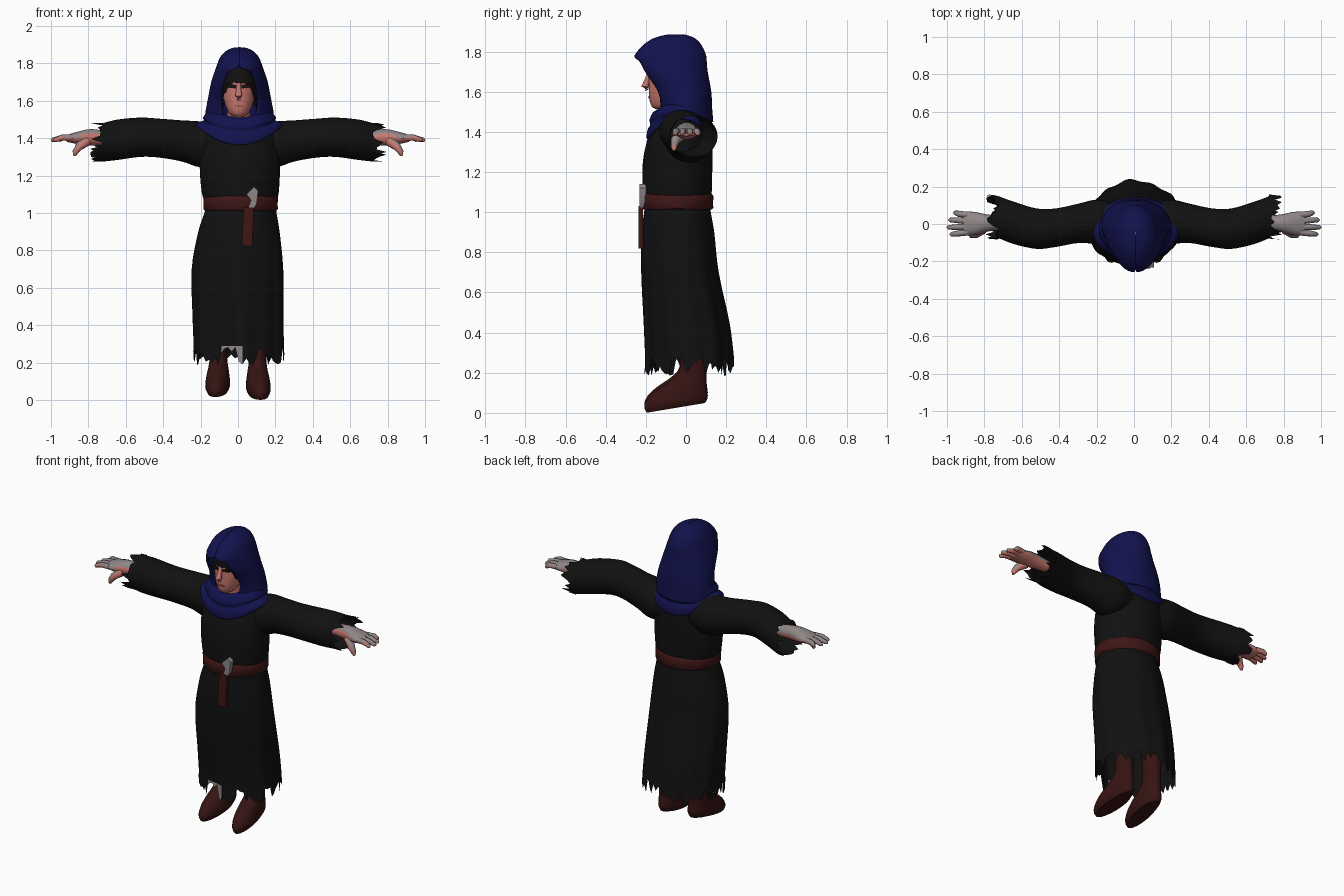
import bpy, bmesh, math, random
from mathutils import Vector

random.seed(4)
cube = bpy.data.objects.get("Cube")
if cube:
    bpy.data.objects.remove(cube)


def material(name, r, g, b):
    m = bpy.data.materials.new(name)
    m.use_nodes = True
    m.diffuse_color = (r, g, b, 1)
    node = m.node_tree.nodes["Principled BSDF"]
    node.inputs["Base Color"].default_value = (r, g, b, 1)
    node.inputs["Roughness"].default_value = 0.9
    return m


BLACK = material("black cloth", .0055, .0055, .0055)
BLUE = material("navy cloth", .006, .006, .075)
LEATHER = material("belt leather", .05, .008, .008)
BOOT = material("boot leather", .036, .007, .006)
SKIN = material("skin", .6, .19, .16)
GREY = material("pale grey", .28, .24, .24)
LIP = material("lip", .35, .09, .08)
HAIR = material("dark hair", .007, .005, .005)


def smooth_keys(keys, n=4):
    """Catmull-Rom resampling of a list of key tuples."""
    out = []
    for i in range(len(keys) - 1):
        a, b, c, d = (Vector(keys[min(max(i + k, 0), len(keys) - 1)]) for k in (-1, 0, 1, 2))
        for j in range(n):
            t = j / n
            out.append(b + .5 * t * (c - a + t * (2*a - 5*b + 4*c - d + t * (3*(b - c) + d - a))))
    return out + [Vector(keys[-1])]


def ring_z(z, cx, cy, rx, ry, n=32, gap=0.0):
    """Horizontal ring measured from the front; a gap leaves it open."""
    count = n + 1 if gap is None or gap else n
    start = gap or 0
    span = 2 * math.pi - 2 * start
    angles = [start + span * i / n for i in range(count)]
    return [Vector((cx + rx * math.sin(a), cy - ry * math.cos(a), z)) for a in angles]


def ring_x(x, cy, cz, ry, rz, n=24):
    return [Vector((x, cy + ry * math.cos(2 * math.pi * i / n),
                    cz + rz * math.sin(2 * math.pi * i / n))) for i in range(n)]


def loft(bm, rings, closed=True, caps=(True, True)):
    rows = [[bm.verts.new(p) for p in r] for r in rings]
    n = len(rows[0])
    for a, b in zip(rows, rows[1:]):
        for i in range(n if closed else n - 1):
            j = (i + 1) % n
            bm.faces.new((a[i], a[j], b[j], b[i]))
    for row, cap in ((rows[0], caps[0]), (rows[-1], caps[1])):
        if cap:
            bm.faces.new(row)


def tube(bm, points, radii, n=8):
    """Tapered tube along points."""
    pts = [Vector(p) for p in points]
    rings = []
    for i, p in enumerate(pts):
        d = pts[min(i + 1, len(pts) - 1)] - pts[max(i - 1, 0)]
        q = d.to_track_quat('Z', 'Y')
        rings.append([p + q @ Vector((math.cos(2 * math.pi * k / n), math.sin(2 * math.pi * k / n), 0))
                      * radii[i] for k in range(n)])
    loft(bm, rings)


def finish(bm, name, mats, rule=None, angle=50):
    bmesh.ops.remove_doubles(bm, verts=bm.verts, dist=.0002)
    bmesh.ops.recalc_face_normals(bm, faces=bm.faces)
    bm.normal_update()
    if rule:
        for f in bm.faces:
            f.material_index = int(rule(f))
    me = bpy.data.meshes.new(name)
    bm.to_mesh(me)
    bm.free()
    for m in mats:
        me.materials.append(m)
    ob = bpy.data.objects.new(name, me)
    bpy.context.collection.objects.link(ob)
    bpy.ops.object.select_all(action='DESELECT')
    ob.select_set(True)
    bpy.context.view_layer.objects.active = ob
    bpy.ops.object.shade_smooth_by_angle(angle=math.radians(angle))
    return ob


def box(bm, corners, y0, y1):
    """Plate from a front outline, between two depths."""
    loft(bm, [[Vector((x, y, z)) for x, z in corners] for y in (y0, y1)])


# Robe with folds and a torn hem
robe_keys = [(.29, .004, .017, .243, .213), (.45, .0, .003, .245, .208), (.7, -.003, -.03, .246, .19),
             (.9, .005, -.04, .218, .18), (1.03, .015, -.043, .188, .163), (1.11, .012, -.043, .206, .172),
             (1.25, .01, -.042, .215, .173), (1.37, .01, -.03, .21, .16),
             (1.46, .01, -.02, .18, .135), (1.5, .01, -.02, .12, .1)]
rings = []
for k in smooth_keys(robe_keys):
    r = ring_z(*k, n=80)
    fold = .008 * max(0, (1 - k[0]) / .7)
    for i, p in enumerate(r):
        out = Vector((p.x - k[1], p.y - k[2], 0)).normalized()
        p += out * fold * (math.sin(i * .94) * .6 + math.sin(i * .47 + 1) * .6)
    rings.append(r)
hem = [Vector((p.x * 1.01, p.y * 1.01, random.uniform(.18, .285))) for p in rings[0]]
bm = bmesh.new()
loft(bm, [hem] + rings, caps=(False, True))


def torn_patch(f):
    c = f.calc_center_median()
    return c.z < .29 and -.085 < c.x < .025 and c.y < 0


finish(bm, "robe", [BLACK, GREY], torn_patch)

# Sleeves and hands, mirrored
sleeve_keys = [(.1, .005, 1.37, .11, .1), (.2, .012, 1.367, .118, .122), (.3, .003, 1.385, .105, .11),
               (.42, -.02, 1.4, .103, .104), (.52, -.025, 1.405, .108, .105),
               (.64, .005, 1.392, .113, .108), (.72, .035, 1.378, .112, .103)]
palm_keys = [(.68, .01, 1.4, .035, .035), (.78, .005, 1.405, .045, .045), (.84, .003, 1.402, .06, .038),
             (.89, .002, 1.4, .064, .026), (.915, .002, 1.398, .056, .018)]
for s, side in ((1, "left"), (-1, "right")):
    rings = [ring_x(*k, n=36) for k in smooth_keys(sleeve_keys)]
    cuff = [p + Vector((random.uniform(.0, .075), .01 if p.y > .05 else -.005, 0)) for p in rings[-1]]
    bm = bmesh.new()
    loft(bm, [[Vector((s * p.x, p.y, p.z)) for p in r] for r in rings + [cuff]], caps=(True, False))
    finish(bm, side + "_sleeve", [BLACK])

    bm = bmesh.new()
    loft(bm, [[Vector((s * p.x, p.y, p.z)) for p in ring_x(*k, n=14)] for k in smooth_keys(palm_keys, 2)])
    for y, tip in ((-.046, .985), (-.015, 1.0), (.018, .992), (.05, .965)):
        tube(bm, [(s * .89, y * .95, 1.402), (s * .94, y * 1.1, 1.403), (s * (tip - .008), y * 1.2, 1.39),
                  (s * tip, y * 1.2, 1.387)], (.018, .016, .012, .005))
    tube(bm, [(s * .81, -.025, 1.385), (s * .85, -.055, 1.355), (s * .87, -.06, 1.325), (s * .875, -.06, 1.305)],
         (.03, .023, .016, .007))
    finish(bm, side + "_hand", [SKIN, GREY], lambda f: f.normal.z > .35 or (f.normal.z > 0 and f.normal.y > .4))

# Boots: stacked outlines, with the soles tilted down to the toe
boot_keys = [(0, -.05, .05, .145), (.03, -.05, .064, .158), (.07, -.042, .064, .148), (.11, -.02, .059, .122),
             (.15, .012, .052, .09), (.2, .032, .047, .066), (.3, .035, .05, .065), (.42, .03, .055, .065)]
for s, side, lift in ((1, "left", 0), (-1, "right", .015)):
    bm = bmesh.new()
    rings = []
    for z, cy, rx, ry in smooth_keys(boot_keys, 3):
        r = ring_z(z + lift, s * .105, cy, rx, ry, n=24)
        for p in r:
            p.x += s * -.08 * min(p.y, 0) * (z < .2)
            p.z += .05 * max(0, (p.y + .2) / .3) * max(0, 1 - z / .3)
        rings.append(r)
    loft(bm, rings)
    finish(bm, side + "_boot", [BOOT])

# Belt, hanging end and grey knot
bm = bmesh.new()
belt_rows = [(1.012, .172, .19), (1.02, .18, .199), (1.05, .179, .198), (1.08, .181, .2), (1.09, .173, .191)]
loft(bm, [ring_z(z, .014, -.044, rx, ry, n=48) for z, ry, rx in belt_rows], caps=(False, False))
finish(bm, "belt", [LEATHER])
bm = bmesh.new()
box(bm, [(.03, 1.03), (.085, 1.03), (.075, .82), (.02, .825)], -.237, -.215)
finish(bm, "belt_end", [LEATHER], angle=30)
bm = bmesh.new()
box(bm, [(.045, 1.1), (.085, 1.14), (.108, 1.12), (.1, 1.05), (.08, 1.015), (.055, 1.03), (.07, 1.07)], -.232, -.2)
finish(bm, "belt_knot", [GREY], angle=30)

# Cowl draped over the shoulders, lower at front and back
cowl_rows = [(1.55, .12, .12, .04), (1.545, .165, .14, .05), (1.51, .195, .156, .05), (1.495, .19, .152, .06),
             (1.485, .222, .166, .075), (1.47, .234, .17, .1), (1.462, .225, .162, .1)]
rings = []
for z, rx, ry, drop in smooth_keys(cowl_rows, 3):
    r = ring_z(z, .008, -.026, rx, ry, n=48)
    for p in r:
        p.z -= drop * ((p.y + .026) / ry) ** 2
    rings.append(r)
bm = bmesh.new()
loft(bm, rings, caps=(False, False))
finish(bm, "cowl", [BLUE])

# Hood: height, centre depth, width, depth, opening angle
hood_keys = [(1.45, .0, .175, .13, .5), (1.52, -.006, .178, .13, .5), (1.6, -.02, .165, .14, .62),
             (1.7, -.063, .145, .165, .6), (1.755, -.075, .127, .172, .45), (1.78, -.078, .118, .172, .02),
             (1.83, -.068, .098, .14, .01), (1.862, -.058, .068, .098, .01), (1.878, -.05, .03, .045, .01),
             (1.88, -.05, .004, .004, .01)]
bm = bmesh.new()
loft(bm, [ring_z(z, .008, cy, rx, ry, n=40, gap=max(g, .001)) for z, cy, rx, ry, g in smooth_keys(hood_keys, 3)],
     closed=False, caps=(False, False))
hood = finish(bm, "hood", [BLUE])
mod = hood.modifiers.new("thickness", 'SOLIDIFY')
mod.thickness = .012
mod.offset = 0

# Head and neck
head_keys = [(1.515, .004, -.125, .025, .03), (1.53, .004, -.115, .048, .058), (1.57, .004, -.103, .07, .08),
             (1.63, .004, -.09, .085, .096), (1.69, .004, -.08, .088, .106), (1.76, .004, -.075, .08, .1),
             (1.81, .004, -.07, .045, .06)]
head_rows = smooth_keys(head_keys, 3)
bm = bmesh.new()
loft(bm, [ring_z(*k, n=28) for k in head_rows])
tube(bm, [(.004, -.05, 1.42), (.004, -.07, 1.58)], (.065, .06), 14)
finish(bm, "head", [SKIN])

# Nose and mouth
bm = bmesh.new()
tube(bm, [(.004, -.178, 1.7), (.004, -.193, 1.66), (.004, -.204, 1.625), (.004, -.195, 1.607)],
     (.01, .013, .019, .011))
finish(bm, "nose", [SKIN])
bm = bmesh.new()
box(bm, [(-.024, 1.572), (.004, 1.579), (.032, 1.572), (.004, 1.566)], -.187, -.179)
finish(bm, "mouth", [LIP], angle=30)

# Ragged hair under the hood, longer at the sides
rings = [ring_z(k[0], k[1], k[2], k[3] + .008, k[4] + .007, n=40) for k in head_rows if k[0] > 1.7]
fringe = []
for p in rings[0]:
    side = min(1, abs(p.x - .004) / .09) if p.y < -.08 else 1
    fringe.append(Vector((p.x, p.y, 1.69 - .11 * side ** 4 + random.uniform(-.02, .012))))
bm = bmesh.new()
loft(bm, [fringe] + rings, caps=(False, True))
finish(bm, "hair", [HAIR])
bm = bmesh.new()
for s in (1, -1):
    box(bm, [(.004 + s * x, z) for x, z in ((.016, 1.665), (.06, 1.672), (.064, 1.69), (.016, 1.685))], -.186, -.165)
finish(bm, "eye_hollows", [HAIR], angle=30)
